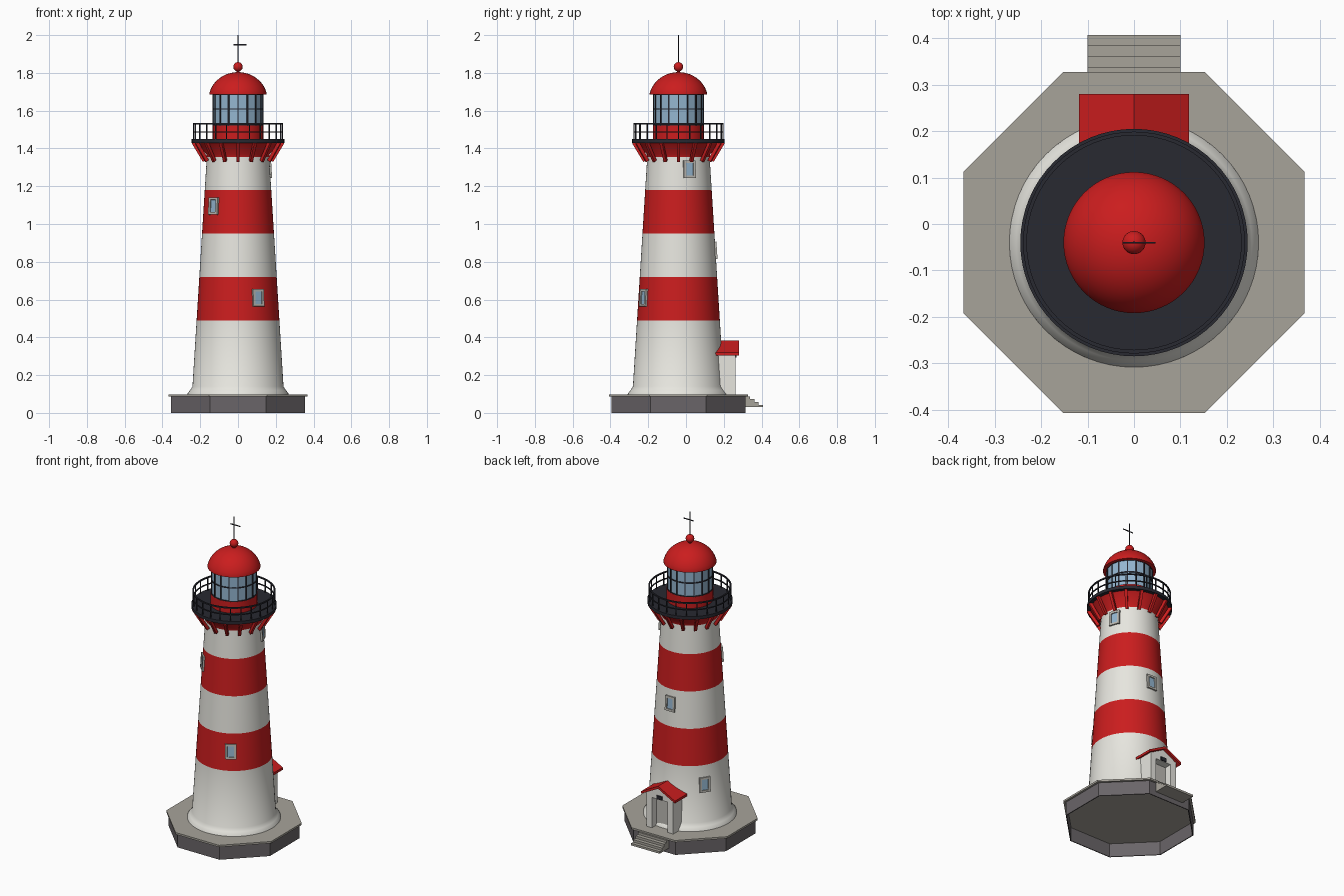
import bpy, bmesh, math
from mathutils import Matrix, Vector

if "Cube" in bpy.data.objects:
    bpy.data.objects.remove(bpy.data.objects["Cube"])

CY = -0.04  # tower axis


def mat(name, r, g, b):
    m = bpy.data.materials.new(name)
    lin = [((c / 255 + 0.055) / 1.055) ** 2.4 for c in (r, g, b)]
    m.diffuse_color = (*lin, 1)
    m.use_nodes = True
    m.node_tree.nodes["Principled BSDF"].inputs["Base Color"].default_value = m.diffuse_color
    return m


WHITE = mat("white paint", 232, 231, 224)
RED = mat("red paint", 203, 29, 30)
DARK = mat("dark iron", 40, 41, 49)
STONE = mat("pale stone", 167, 163, 154)
BASE = mat("dark stone", 106, 101, 104)
GLASS = mat("blue glass", 148, 182, 208)
FRAME = mat("window grey", 188, 186, 179)


def finish(name, bm, mats, smooth=False):
    bmesh.ops.recalc_face_normals(bm, faces=bm.faces[:])
    me = bpy.data.meshes.new(name)
    bm.to_mesh(me)
    bm.free()
    ob = bpy.data.objects.new(name, me)
    bpy.context.collection.objects.link(ob)
    for m in mats:
        me.materials.append(m)
    if smooth:
        bpy.ops.object.select_all(action='DESELECT')
        ob.select_set(True)
        bpy.context.view_layer.objects.active = ob
        bpy.ops.object.shade_smooth_by_angle(angle=math.radians(35))
    return ob


def lathe(name, profile, mats, sides=64, smooth=True, phase=0.0, closed=False, rule=None):
    """Revolve (radius, z) points round the tower axis; open profiles get end caps."""
    bm = bmesh.new()
    rings = []
    for r, z in profile:
        rings.append([bm.verts.new((r * math.cos(phase + math.tau * i / sides),
                                    CY + r * math.sin(phase + math.tau * i / sides), z))
                      for i in range(sides)])
    pairs = list(zip(rings, rings[1:])) + ([(rings[-1], rings[0])] if closed else [])
    for a, b in pairs:
        for i in range(sides):
            j = (i + 1) % sides
            bm.faces.new((a[i], a[j], b[j], b[i]))
    if not closed:
        bm.faces.new(rings[0][::-1])
        bm.faces.new(rings[-1])
    if rule:
        for f in bm.faces:
            f.material_index = rule(f.calc_center_median())
    return finish(name, bm, mats, smooth)


def add_box(bm, lo, hi, m=Matrix(), index=0):
    lo, hi = Vector(lo), Vector(hi)
    t = m @ Matrix.Translation((lo + hi) / 2) @ Matrix.Diagonal((*(hi - lo), 1))
    for v in bmesh.ops.create_cube(bm, size=1, matrix=t)['verts']:
        for f in v.link_faces:
            f.material_index = index


def box(name, lo, hi, m):
    bm = bmesh.new()
    add_box(bm, lo, hi)
    return finish(name, bm, [m])


def polar(angle, r=0.0, z=0.0):
    """Local frame: x outwards, y sideways, z up."""
    return (Matrix.Translation((0, CY, 0)) @ Matrix.Rotation(angle, 4, 'Z')
            @ Matrix.Translation((r, 0, z)))


def ring(name, r, z, w, h, m):
    lathe(name, [(r - w, z - h), (r + w, z - h), (r + w, z + h), (r - w, z + h)], [m], closed=True)


# Hollow octagonal plinth wall under an overhanging slab
P8 = math.pi / 8
lathe("plinth", [(0.378, 0), (0.384, 0), (0.384, 0.088), (0.378, 0.088)], [BASE], 8, False, P8, True)
lathe("plinth_slab", [(0.398, 0.086), (0.398, 0.098)], [STONE], 8, False, P8)


# Tapered striped tower with a flared foot
def tower_r(z):
    return 0.241 - (z - 0.14) * 0.0625


levels = [0.14, 0.49, 0.72, 0.95, 1.18, 1.37]
foot = [(0.269, 0.095), (0.268, 0.102), (0.254, 0.12)]
lathe("tower", foot + [(tower_r(z), z) for z in levels], [WHITE, RED],
      rule=lambda c: int(0.49 < c.z < 0.72 or 0.95 < c.z < 1.18))

# Windows winding round the tower, leaning with the wall
for i, (deg, z) in enumerate([(20, 1.29), (-135, 1.095), (90, 0.86), (-60, 0.61), (147, 0.37)]):
    bm = bmesh.new()
    m = polar(math.radians(deg), tower_r(z), z) @ Matrix.Rotation(-0.0625, 4, 'Y')
    for s in (-1, 1):
        add_box(bm, (-0.02, s * 0.0265 - 0.0065, -0.046), (0.008, s * 0.0265 + 0.0065, 0.046), m)
        add_box(bm, (-0.02, -0.033, s * 0.0395 - 0.0065), (0.008, 0.033, s * 0.0395 + 0.0065), m)
    add_box(bm, (-0.02, -0.021, -0.034), (0.002, 0.021, 0.034), m, 1)
    finish(f"window_{i + 1}", bm, [FRAME, GLASS])

# Gallery: flared underside, slanted brackets, deck
lathe("gallery_underside", [(0.164, 1.35), (0.168, 1.37), (0.225, 1.432)], [RED])
bm = bmesh.new()
for i in range(16):
    m = polar(math.tau * i / 16, 0.208, 1.383) @ Matrix.Rotation(math.radians(31), 4, 'Y')
    add_box(bm, (-0.009, -0.008, -0.058), (0.009, 0.008, 0.056), m)
finish("gallery_brackets", bm, [RED])
lathe("gallery_deck", [(0.245, 1.43), (0.245, 1.45)], [DARK])

# Railing
bm = bmesh.new()
for i in range(24):
    add_box(bm, (-0.003, -0.003, 0), (0.003, 0.003, 0.085), polar(math.tau * i / 24, 0.235, 1.447))
finish("railing_posts", bm, [DARK])
ring("railing_top", 0.235, 1.531, 0.004, 0.004, DARK)
ring("railing_middle", 0.235, 1.488, 0.003, 0.003, DARK)

# Lantern room
lathe("lantern_base", [(0.134, 1.448), (0.134, 1.522)], [RED])
lathe("lantern_glass", [(0.130, 1.52), (0.130, 1.69)], [GLASS], 16, False)
bm = bmesh.new()
for i in range(16):
    add_box(bm, (-0.004, -0.0035, 0), (0.004, 0.0035, 0.17), polar(math.tau * i / 16, 0.130, 1.52))
finish("lantern_mullions", bm, [DARK])
for n, z in (("bottom", 1.523), ("middle", 1.608), ("top", 1.687)):
    ring(f"lantern_ring_{n}", 0.130, z, 0.003, 0.003, DARK)

# Dome, ball and weather vane
A0 = math.radians(13)
arc = [A0 + (math.pi / 2 - A0) * k / 10 for k in range(10)]
lathe("dome", [(0.152, 1.685)]
      + [(0.152 * math.cos(a) / math.cos(A0),
          1.692 + 0.112 * (math.sin(a) - math.sin(A0)) / (1 - math.sin(A0))) for a in arc]
      + [(0.004, 1.804)], [RED])
bm = bmesh.new()
bmesh.ops.create_uvsphere(bm, u_segments=24, v_segments=14, radius=0.025,
                          matrix=Matrix.Translation((0, CY, 1.832)))
finish("dome_ball", bm, [RED], True)
lathe("dome_neck", [(0.008, 1.795), (0.008, 1.82)], [RED], 12)
lathe("vane_pole", [(0.0025, 1.85), (0.0025, 2.0)], [DARK], 8)
box("vane_arm", (-0.025, CY - 0.0015, 1.946), (0.046, CY + 0.0015, 1.952), DARK)

# Porch: side walls, gable, roof, door
for s, n in ((-1, "left"), (1, "right")):
    xs = sorted((s * 0.055, s * 0.094))
    box(f"porch_wall_{n}", (xs[0], 0.10, 0.095), (xs[1], 0.262, 0.32), WHITE)


def extrude_y(name, pts, y0, y1, m):
    bm = bmesh.new()
    f = bm.faces.new([bm.verts.new((x, y0, z)) for x, z in pts])
    g = bmesh.ops.extrude_face_region(bm, geom=[f])['geom']
    bmesh.ops.translate(bm, vec=(0, y1 - y0, 0), verts=[v for v in g if isinstance(v, bmesh.types.BMVert)])
    return finish(name, bm, [m])


extrude_y("porch_gable", [(-0.094, 0.315), (-0.055, 0.29), (0.055, 0.29), (0.094, 0.315), (0, 0.37)],
          0.10, 0.262, WHITE)
extrude_y("porch_roof", [(-0.118, 0.305), (0, 0.367), (0.118, 0.305), (0.118, 0.32), (0, 0.383),
                         (-0.118, 0.32)], 0.10, 0.28, RED)
box("porch_door", (-0.055, 0.19, 0.095), (0.055, 0.215, 0.29), FRAME)
box("porch_lamp", (-0.02, 0.26, 0.292), (0.02, 0.268, 0.315), DARK)

# Entrance steps
bm = bmesh.new()
for i, y in enumerate((0.338, 0.362, 0.385, 0.407)):
    add_box(bm, (-0.1, 0.28, 0.03), (0.1, y, 0.088 - i * 0.015))
finish("steps", bm, [STONE])
